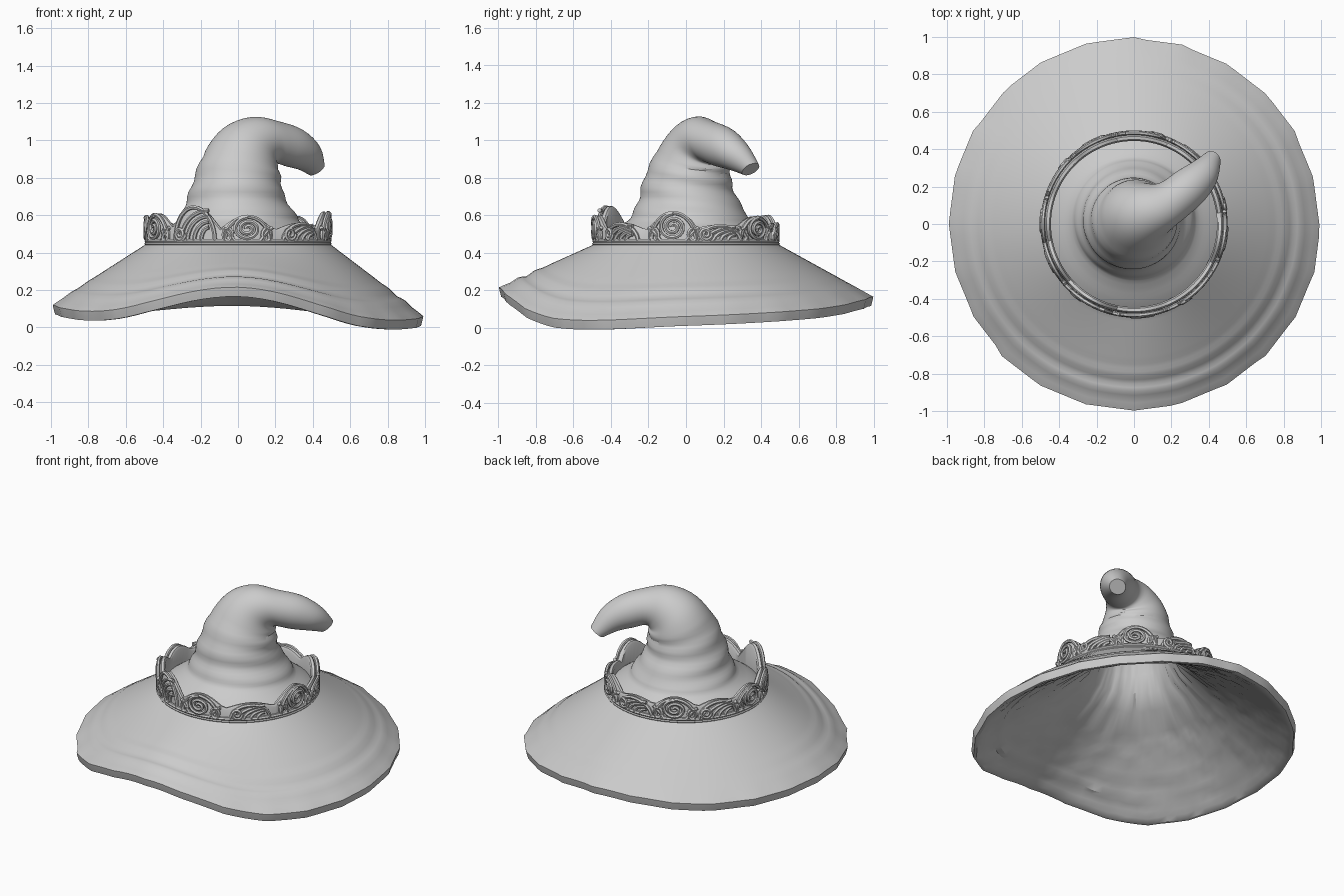
import bpy, bmesh, math, random
from math import sin, cos, pi, radians
from mathutils import Vector

cube = bpy.data.objects.get("Cube")
if cube:
    bpy.data.objects.remove(cube, do_unlink=True)
random.seed(4)
SEGS = 96
ANGLES = [2 * pi * i / SEGS for i in range(SEGS)]

felt = bpy.data.materials.new("grey_felt")
GREY = (0.6, 0.6, 0.6, 1)
felt.diffuse_color = GREY
felt.use_nodes = True
felt.node_tree.nodes["Principled BSDF"].inputs["Base Color"].default_value = GREY


def catmull(a, b, c, d, t):
    return 0.5 * (2 * b + (c - a) * t + (2 * a - 5 * b + 4 * c - d) * t * t
                  + (3 * b - a - 3 * c + d) * t ** 3)


def finish(obj, angle):
    obj.data.materials.append(felt)
    bpy.ops.object.select_all(action='DESELECT')
    obj.select_set(True)
    bpy.context.view_layer.objects.active = obj
    bpy.ops.object.shade_smooth_by_angle(angle=radians(angle))


def loft(name, rings, closed=False, angle=32):
    """Skin a list of equal rings; cap the ends or join them."""
    bm = bmesh.new()
    loops = [[bm.verts.new(p) for p in ring] for ring in rings]
    pairs = list(zip(loops, loops[1:]))
    if closed:
        pairs.append((loops[-1], loops[0]))
    else:
        bm.faces.new(loops[0])
        bm.faces.new(loops[-1])
    for a, b in pairs:
        for i in range(len(a)):
            j = (i + 1) % len(a)
            bm.faces.new((a[i], a[j], b[j], b[i]))
    bmesh.ops.recalc_face_normals(bm, faces=bm.faces)
    mesh = bpy.data.meshes.new(name)
    bm.to_mesh(mesh)
    bm.free()
    obj = bpy.data.objects.new(name, mesh)
    bpy.context.collection.objects.link(obj)
    finish(obj, angle)


# Height of the wavy brim edge, every 45 degrees from the left side
RIM = [.06, .10, .165, .12, .12, .09, .215, .05]


def rim_height(a):
    f = (a / (pi / 4)) % 8
    k = int(f)
    return catmull(*(RIM[(k + n) % 8] for n in (-1, 0, 1, 2)), f - k)


EDGE_NOISE = [random.uniform(-.012, 0) for _ in ANGLES[::4]]


def brim_ring(t, drop=0.0, rough=0.0, inset=0.0):
    """One ring of the brim: t is 0 at the band and 1 at the edge."""
    ring = []
    for i, a in enumerate(ANGLES):
        r = 0.5 + 0.5 * t - inset
        step = 2 * pi / 24
        facet = cos(step / 2) / cos(a % step - step / 2)
        r *= 1 + (facet - 1 + EDGE_NOISE[i // 4]) * t ** 6
        z = 0.44 + (rim_height(a) - 0.44) * t
        # soft ripples, strongest at the front left
        front = 0.5 + 0.5 * cos(a + pi / 3)
        z += 0.009 * front * sin((t - 0.55) * 32) * max(0, 1 - abs(t - 0.72) * 4)
        z -= drop + random.uniform(0, rough)
        ring.append(Vector((r * cos(a), r * sin(a), z)))
    return ring


HEADING = radians(39)          # direction in which the peak curls
AHEAD = Vector((cos(HEADING), sin(HEADING), 0))
SIDE = Vector((-sin(HEADING), cos(HEADING), 0))


def crown_ring(x, y, z, r, tilt):
    t = radians(tilt)
    lean = AHEAD * cos(t) - Vector((0, 0, sin(t)))
    ring = []
    for a in ANGLES:
        fold = 0.006 * sin(55 * z + 2 * sin(a)) if 0.56 < z < 0.9 and tilt < 25 else 0
        ring.append(Vector((x, y, z)) + (r + fold) *
                    (lean * cos(a - HEADING) + SIDE * sin(a - HEADING)))
    return ring


# Crown spine: x, y, z, radius, tilt
SPINE = [
    (0, 0, .44, .50, 0), (0, 0, .50, .42, 0), (0, .01, .56, .335, 0),
    (0, .02, .62, .298, 0), (-.01, .01, .70, .258, 0), (0, .01, .80, .23, 4),
    (.02, .04, .90, .20, 16), (.06, .07, .97, .17, 38), (.13, .10, 1.0, .142, 62),
    (.21, .13, .99, .115, 85), (.30, .20, .96, .107, 108),
    (.375, .27, .91, .085, 128), (.42, .345, .845, .05, 140),
]


def crown_rings(steps=4):
    rings = []
    last = len(SPINE) - 1
    for k in range(last):
        pts = [SPINE[min(max(k + n, 0), last)] for n in (-1, 0, 1, 2)]
        for s in range(steps):
            rings.append(crown_ring(*(catmull(*v, s / steps) for v in zip(*pts))))
    return rings + [crown_ring(*SPINE[-1])]


# Hat body: rough lining, turned edge, brim top, then crown and curled peak
lining = [crown_ring(.02, .03, z, r, 0) for z, r in
          ((.90, .06), (.87, .13), (.78, .19), (.64, .23), (.54, .28), (.46, .36))]
for ring in lining:
    for p in ring:
        p.z += random.uniform(-.012, .012)
lining += [brim_ring(n / 14, .05, .012 if n < 14 else 0, .03) for n in range(0, 15)]
edge = [brim_ring(1, .05, 0, .012), brim_ring(1, .012, 0, .002)]
brim = [brim_ring(n / 24) for n in range(24, 0, -1)]
loft("hat_body", lining + edge + brim + crown_rings())

# Band motifs: angle in degrees and top height
MOTIFS = [(-155, .61), (-119, .65), (-84, .60), (-46, .56), (-8, .62), (22, .55),
          (51, .595), (85, .56), (117, .60), (149, .57), (179, .60)]


def wrap(a):
    return (a + pi) % (2 * pi) - pi


def band_top(a):
    d, h = min((abs(wrap(a - radians(m))), h) for m, h in MOTIFS)
    return .525 + (h - .525) * max(0, cos(d * 5))


# Band wall behind the ornament
def wall_ring(r, z=None, drop=0):
    return [(r * cos(a), r * sin(a), band_top(a) - drop if z is None else z)
            for a in ANGLES]


loft("band_wall", [wall_ring(.45, .42), wall_ring(.478, .44), wall_ring(.476, None, .012),
                   wall_ring(.468), wall_ring(.452, None, .002),
                   wall_ring(.444, None, .015)], closed=True, angle=40)

# Scrollwork in relief, all in one bevelled curve
scroll = bpy.data.curves.new("band_scrollwork", 'CURVE')
scroll.dimensions = '3D'
scroll.bevel_depth = .0115
scroll.bevel_resolution = 1
scroll.use_fill_caps = True


def stroke(points, closed=False, out=.488):
    """Bend a flat line of (arc length, height) points around the band."""
    s = scroll.splines.new('POLY')
    s.points.add(len(points) - 1)
    for p, (u, z) in zip(s.points, points):
        a = u / 0.5
        p.co = (out * cos(a), out * sin(a), z, 1)
    s.use_cyclic_u = closed


def arc(cu, cz, w, h, start, end, n=18, shrink=1.0):
    pts = []
    for i in range(n + 1):
        f = i / n
        a = radians(start + (end - start) * f)
        k = 1 + (shrink - 1) * f
        pts.append((cu + w * k * cos(a), cz + h * k * sin(a)))
    return pts


for k, (deg, top) in enumerate(MOTIFS):
    u = radians(deg) * 0.5
    h = (top - .455) / 2
    mid = .455 + h
    flip = -1 if k % 2 else 1
    # outer arch over each motif
    stroke(arc(u, .46, .125, top - .468, 0, 180))
    if k % 2 == 0:
        # spiral rosette with side leaves
        stroke(arc(u, mid, .075, h * .85, 90, 90 + flip * 800, 44, .12), out=.494)
        for side in (-1, 1):
            stroke(arc(u + side * .108, .495, .024, .034, 0, 360, 12)[:-1], True)
            stroke([(u + side * .07, .46), (u + side * .10, .50), (u + side * .14, .535)])
    else:
        # fan of leaves with a small curl
        for n in range(4):
            w = .03 + .028 * n
            stroke(arc(u - flip * .09, .462, w * 1.5, (top - .47) * (.4 + .17 * n),
                       0 if flip > 0 else 180, 90, 12))
        stroke(arc(u + flip * .085, .50, .036, .036, 0, flip * 620, 26, .2), out=.494)

# Rails along the foot of the band
for z in (.447, .462):
    stroke([(a * 0.5, z) for a in ANGLES], True, .489)

ornament = bpy.data.objects.new("band_scrollwork", scroll)
bpy.context.collection.objects.link(ornament)
bpy.ops.object.select_all(action='DESELECT')
ornament.select_set(True)
bpy.context.view_layer.objects.active = ornament
bpy.ops.object.convert(target='MESH')
finish(bpy.context.view_layer.objects.active, 50)
